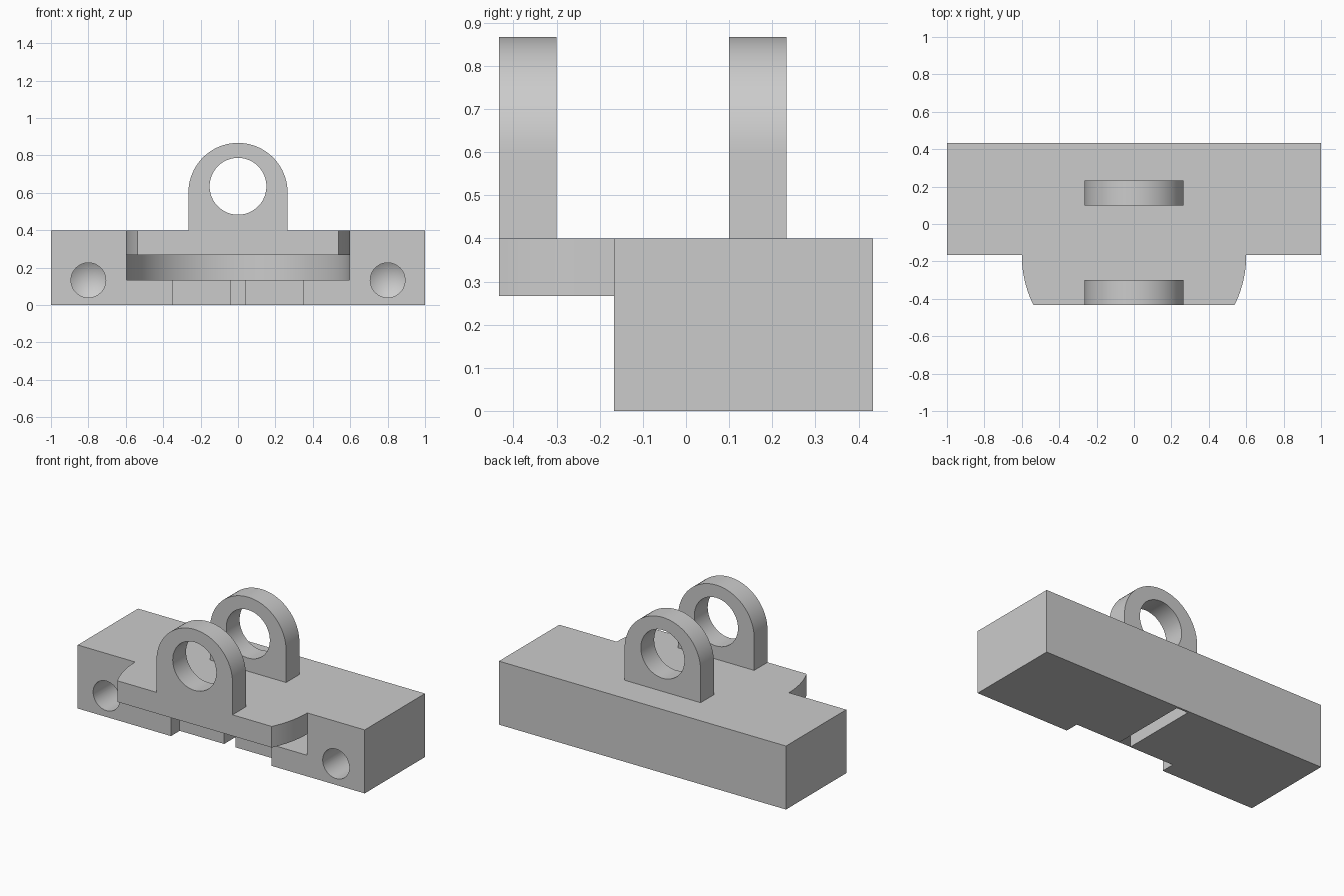
import bpy, bmesh
from math import cos, sin, pi, asin

old = bpy.data.objects.get("Cube")
if old:
    bpy.data.objects.remove(old, do_unlink=True)

grey = bpy.data.materials.new("plain grey")
grey.use_nodes = True
colour = (0.6, 0.6, 0.6, 1)
grey.diffuse_color = colour
grey.node_tree.nodes["Principled BSDF"].inputs["Base Color"].default_value = colour


def finish(name, bm):
    bmesh.ops.recalc_face_normals(bm, faces=bm.faces)
    mesh = bpy.data.meshes.new(name)
    bm.to_mesh(mesh)
    bm.free()
    mesh.materials.append(grey)
    obj = bpy.data.objects.new(name, mesh)
    bpy.context.collection.objects.link(obj)
    return obj


def prism(name, outline, axis, lo, hi):
    """Extrude a 2D outline along z (outline in x, y) or y (outline in x, z)."""
    place = (lambda a, b, h: (a, b, h)) if axis == "z" else (lambda a, b, h: (a, h, b))
    bm = bmesh.new()
    face = bm.faces.new([bm.verts.new(place(a, b, lo)) for a, b in outline])
    ext = bmesh.ops.extrude_face_region(bm, geom=[face])
    verts = [v for v in ext["geom"] if isinstance(v, bmesh.types.BMVert)]
    bmesh.ops.translate(bm, vec=place(0, 0, hi - lo), verts=verts)
    return finish(name, bm)


def rect(x0, x1, y0, y1):
    return [(x0, y0), (x1, y0), (x1, y1), (x0, y1)]


def arc(cx, cy, r, a0, a1, n):
    return [(cx + r * cos(a0 + (a1 - a0) * i / n), cy + r * sin(a0 + (a1 - a0) * i / n))
            for i in range(n + 1)]


def cut(obj, cutter):
    mod = obj.modifiers.new("cut", "BOOLEAN")
    mod.operation, mod.solver, mod.object = "DIFFERENCE", "EXACT", cutter
    bpy.context.view_layer.objects.active = obj
    bpy.ops.object.modifier_apply(modifier=mod.name)
    bpy.data.objects.remove(cutter, do_unlink=True)


def smooth(obj):
    bpy.ops.object.select_all(action="DESELECT")
    obj.select_set(True)
    bpy.context.view_layer.objects.active = obj
    bpy.ops.object.shade_smooth_by_angle(angle=pi / 6)


BACK, FACE, R = 0.433, -0.167, 0.6
FLOOR, SHELF, TOP = 0.133, 0.267, 0.4

# Main block, with the space below the front shelf removed
base = prism("base_block", rect(-1, 1, -BACK, BACK), "z", 0, TOP)
cut(base, prism("undercut", rect(-1.2, 1.2, -0.6, FACE), "z", -0.1, SHELF))

# Rounded ends of the front shelf
sweep = asin((BACK + FACE) / R)
for side in (-1, 1):
    edge = arc(0, FACE, R, 0, -sweep, 12)
    edge += [(edge[-1][0], -0.6), (1.2, -0.6), (1.2, FACE)]
    cut(base, prism("corner", [(side * x, y) for x, y in edge], "z", 0.1, 0.6))

# Half-round pocket under the shelf
pocket = arc(0, FACE, R - 0.003, 0, pi, 64) + [(0.003 - R, -0.6), (R - 0.003, -0.6)]
cut(base, prism("pocket", pocket, "z", FLOOR, SHELF))

# Front recess and long slot in the pocket floor
cut(base, prism("recess", rect(-0.35, 0.35, -0.6, -0.08), "z", -0.1, 0.2))
cut(base, prism("slot", rect(-0.04, 0.04, -0.6, 0.42), "z", -0.1, 0.2))

# Drilled holes with pointed ends
for side in (-1, 1):
    drill_profile = arc(side * 0.8, FLOOR, 0.093, 0, 2 * pi, 48)[:-1]
    bm = bmesh.new()
    rings = [[bm.verts.new((x, y, z)) for x, z in drill_profile] for y in (-0.3, 0.2)]
    tip = bm.verts.new((side * 0.8, 0.26, FLOOR))
    bm.faces.new(rings[0])
    for i in range(48):
        j = (i + 1) % 48
        bm.faces.new((rings[0][i], rings[0][j], rings[1][j], rings[1][i]))
        bm.faces.new((rings[1][i], rings[1][j], tip))
    cut(base, finish("drill", bm))
smooth(base)

# Pair of upright lugs with round eyes
for name, y0 in (("front_lug", -BACK), ("back_lug", 0.1)):
    outline = [(-0.265, TOP), (0.265, TOP)] + arc(0, 0.602, 0.265, 0, pi, 40)
    lug = prism(name, outline, "y", y0, y0 + 0.133)
    eye = arc(0, 0.635, 0.152, 0, 2 * pi, 48)[:-1]
    cut(lug, prism("eye", eye, "y", y0 - 0.1, y0 + 0.3))
    smooth(lug)
